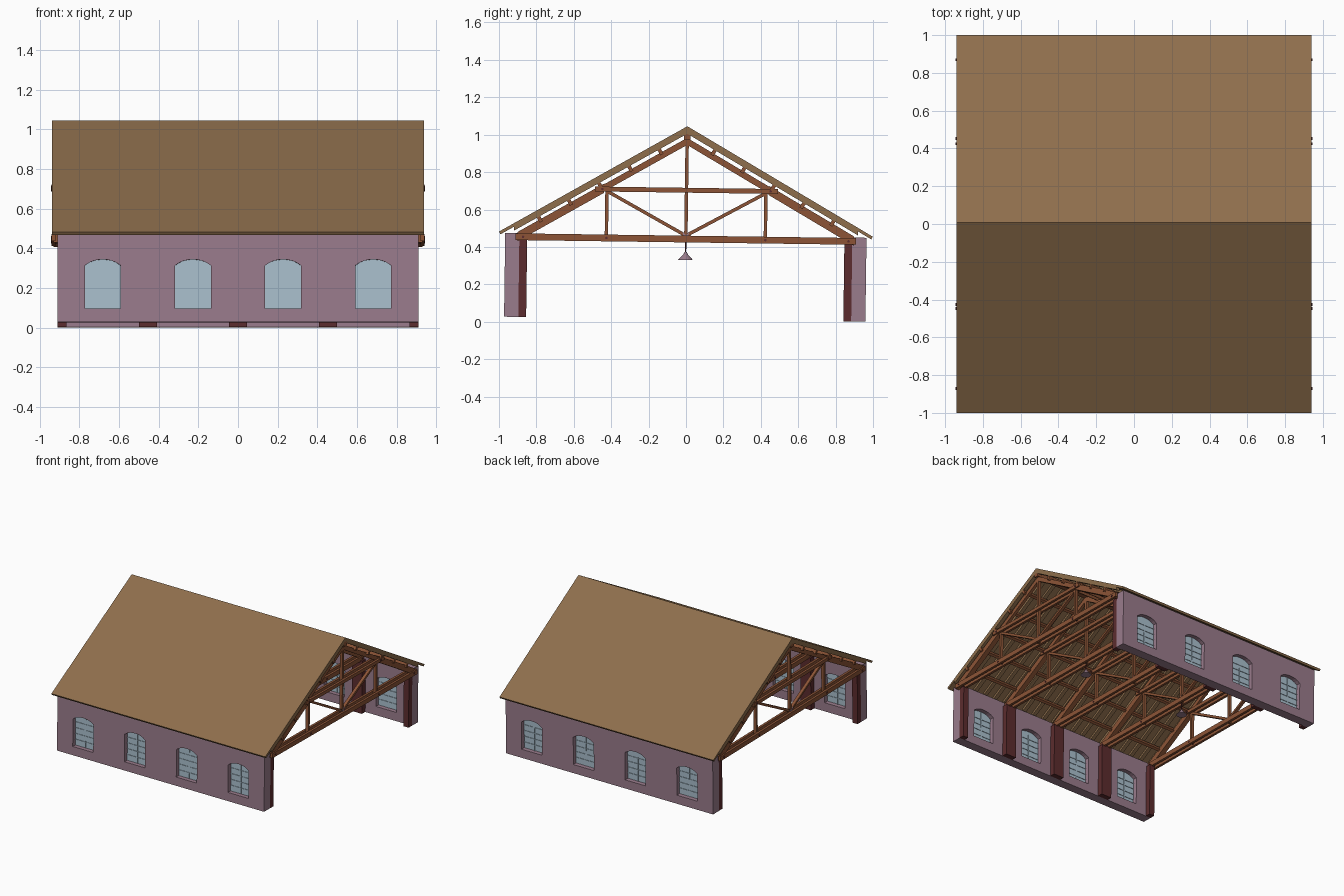
import bpy, bmesh, math
from mathutils import Matrix, Vector

cube = bpy.data.objects.get("Cube")
if cube:
    bpy.data.objects.remove(cube, do_unlink=True)

# The whole building leans very slightly toward the back
PLACE = Matrix.Rotation(-0.0137, 4, 'X') @ Matrix.Translation((0, -0.007, 0))


def material(name, rgb):
    lin = [((c / 255 + 0.055) / 1.055) ** 2.4 for c in rgb] + [1]
    m = bpy.data.materials.new(name)
    m.use_nodes = True
    m.diffuse_color = lin
    m.node_tree.nodes["Principled BSDF"].inputs["Base Color"].default_value = lin
    return m


ROOF = material("roof boards", (142, 110, 76))
WOOD = material("truss timber", (140, 84, 54))
PLASTER = material("mauve plaster", (154, 124, 140))
BRICK = material("dark red column", (92, 44, 46))
GLASS = material("pale blue glass", (170, 192, 206))


class Part:
    """Collects prisms into one object."""

    def __init__(self, name, mat):
        self.name, self.mat, self.bm = name, mat, bmesh.new()

    def prism(self, pts, depth):
        """Extrude a closed loop of 3D points by a vector."""
        face = self.bm.faces.new([self.bm.verts.new(p) for p in pts])
        ext = bmesh.ops.extrude_face_region(self.bm, geom=[face])["geom"]
        bmesh.ops.translate(self.bm, vec=depth,
                            verts=[v for v in ext if isinstance(v, bmesh.types.BMVert)])

    def box(self, x, y, z):
        self.prism([(x[0], y[0], z[0]), (x[1], y[0], z[0]), (x[1], y[1], z[0]), (x[0], y[1], z[0])],
                   (0, 0, z[1] - z[0]))

    def section(self, yz, x):
        """Profile in the y-z plane, stretched along x."""
        self.prism([(x[0], y, z) for y, z in yz], (x[1] - x[0], 0, 0))

    def beam(self, p, q, width, x):
        """Straight timber between two y-z points."""
        p, q = Vector(p), Vector(q)
        d = (q - p).normalized() * width / 2
        n = Vector((-d.y, d.x))
        self.section([p + n, q + n, q - n, p - n], x)

    def cone(self, r1, r2, depth, matrix, seg=12):
        bmesh.ops.create_cone(self.bm, cap_ends=True, segments=seg, radius1=r1,
                              radius2=r2, depth=depth, matrix=matrix)

    def finish(self, place=True):
        bmesh.ops.recalc_face_normals(self.bm, faces=self.bm.faces)
        if place:
            self.bm.transform(PLACE)
        mesh = bpy.data.meshes.new(self.name)
        self.bm.to_mesh(mesh)
        self.bm.free()
        mesh.materials.append(self.mat)
        ob = bpy.data.objects.new(self.name, mesh)
        bpy.context.collection.objects.link(ob)
        return ob


SIDES = (("front", -1), ("back", 1))
TRUSS_X = [i * 0.455 for i in range(-2, 3)]
WINDOW_X = [(i - 1.5) * 0.455 for i in range(4)]
END, ROOF_END, BASE, WALL_TOP = 0.91, 0.94, 0.0135, 0.462
SLOPE, RIDGE = 0.577, 1.045
SILL, SPRING, CROWN, HALF = 0.082, 0.3, 0.33, 0.09


def roof_z(y, drop=0):
    return RIDGE - SLOPE * abs(y) - drop


def slab(s, y0, y1, top, bottom):
    """Sloping band parallel to the roof."""
    return [(s * y0, roof_z(y0, top)), (s * y1, roof_z(y1, top)),
            (s * y1, roof_z(y1, bottom)), (s * y0, roof_z(y0, bottom))]


def arch(cx, y):
    """Window outline with a shallow arched head."""
    pts = [(cx - HALF, y, SILL), (cx + HALF, y, SILL)]
    for i in range(9):
        t = 1 - i / 4
        pts.append((cx + HALF * t, y, SPRING + (CROWN - SPRING) * (1 - abs(t) ** 2.4)))
    return pts


# Walls with window openings, glazing and columns
for name, s in SIDES:
    wall = Part(name + "_wall", PLASTER)
    wall.box((-END, END), sorted((s * 0.89, s * 0.966)), (BASE, WALL_TOP))
    wall_ob = wall.finish(False)
    cut = Part("cutter", PLASTER)
    for cx in WINDOW_X:
        cut.prism(arch(cx, s * 0.8), (0, s * 0.3, 0))
    cutter = cut.finish(False)
    cutter.hide_render = True
    mod = wall_ob.modifiers.new("openings", 'BOOLEAN')
    mod.operation, mod.solver, mod.object = 'DIFFERENCE', 'EXACT', cutter
    bpy.context.view_layer.update()
    done = bpy.data.meshes.new_from_object(
        wall_ob.evaluated_get(bpy.context.evaluated_depsgraph_get()))
    wall_ob.modifiers.clear()
    wall_ob.data = done
    done.transform(PLACE)
    bpy.data.objects.remove(cutter, do_unlink=True)

    panes = Part(name + "_windows", GLASS)
    for cx in WINDOW_X:
        panes.prism(arch(cx, s * 0.924), (0, s * 0.008, 0))
        bars = sorted((s * 0.92, s * 0.936))
        panes.box((cx - 0.003, cx + 0.003), bars, (SILL, CROWN - 0.003))
        for k in range(1, 5):
            z = SILL + k * 0.046
            panes.box((cx - HALF, cx + HALF), bars, (z - 0.002, z + 0.002))
    panes.finish()

    columns = Part(name + "_columns", BRICK)
    for x in TRUSS_X:
        columns.box((max(x - 0.045, -END), min(x + 0.045, END)),
                    sorted((s * 0.848, s * 0.8905)), (BASE, 0.43))
    columns.finish()

# Roof boards, common rafters and purlins
deck = Part("roof_deck", ROOF)
deck.section([(-1, roof_z(1)), (0, RIDGE), (1, roof_z(1)), (0.991, roof_z(1, 0.014)),
              (0, RIDGE - 0.02), (-0.991, roof_z(1, 0.014))], (-ROOF_END, ROOF_END))
deck.finish()

rafters = Part("common_rafters", ROOF)
count = 20
for i in range(count + 1):
    x = -ROOF_END + 0.015 + i * (2 * ROOF_END - 0.03) / count
    for _, s in SIDES:
        rafters.section(slab(s, 0, 0.92, 0.019, 0.04), (x - 0.015, x + 0.015))
rafters.finish()

purlins = Part("purlins", WOOD)
for _, s in SIDES:
    for y in (0.15, 0.31, 0.47, 0.63, 0.79):
        top = (s * y, roof_z(y, 0.038))
        purlins.beam(top, (top[0] - s * 0.016, top[1] - 0.028), 0.02, (-ROOF_END, ROOF_END))
purlins.box((-ROOF_END, ROOF_END), (-0.018, 0.018), (0.975, 1.012))
purlins.finish()

# Roof trusses: paired chords and collars clasping single posts and rafters
truss = Part("roof_trusses", WOOD)
bolts = Part("truss_bolts", BRICK)
straps = Part("king_post_straps", PLASTER)
for x in TRUSS_X:
    core = (x - 0.012, x + 0.012)
    for e in (-1, 1):
        side = sorted((x + e * 0.012, x + e * 0.031))
        truss.box(side, (-0.91, 0.91), (0.424, 0.46))
        truss.box(side, (-0.49, 0.49), (0.69, 0.716))
    truss.box(core, (-0.009, 0.009), (0.43, 0.985))
    for _, s in SIDES:
        truss.section(slab(s, 0, 0.5, 0.062, 0.1), core)
        truss.section(slab(s, 0.44, 0.9, 0.058, 0.108), (x - 0.02, x + 0.02))
        truss.box(core, sorted((s * 0.416, s * 0.434)), (0.44, 0.71))
        truss.beam((s * 0.42, 0.69), (0, 0.46), 0.018, core)
        for y, z in ((0.45, 0.703), (0.425, 0.442), (0.87, 0.442)):
            bolts.cone(0.007, 0.007, 0.07, Matrix.Translation((x, s * y, z))
                       @ Matrix.Rotation(math.pi / 2, 4, 'Y'), 8)
    straps.section([(-0.02, 0.482), (0, 0.462), (0.02, 0.482), (0.012, 0.458), (-0.012, 0.458)],
                   (x - 0.016, x + 0.016))
truss.finish()
bolts.finish()
straps.finish()

# Hanging lamps
lamps = Part("hanging_lamps", PLASTER)
rods = Part("lamp_rods", BRICK)
for x in (TRUSS_X[1], TRUSS_X[3]):
    rods.cone(0.003, 0.003, 0.08, Matrix.Translation((x, 0, 0.4)), 6)
    lamps.cone(0.04, 0.012, 0.03, Matrix.Translation((x, 0, 0.345)), 16)
    lamps.cone(0.012, 0.006, 0.014, Matrix.Translation((x, 0, 0.367)), 16)
lamps.finish()
rods.finish()
